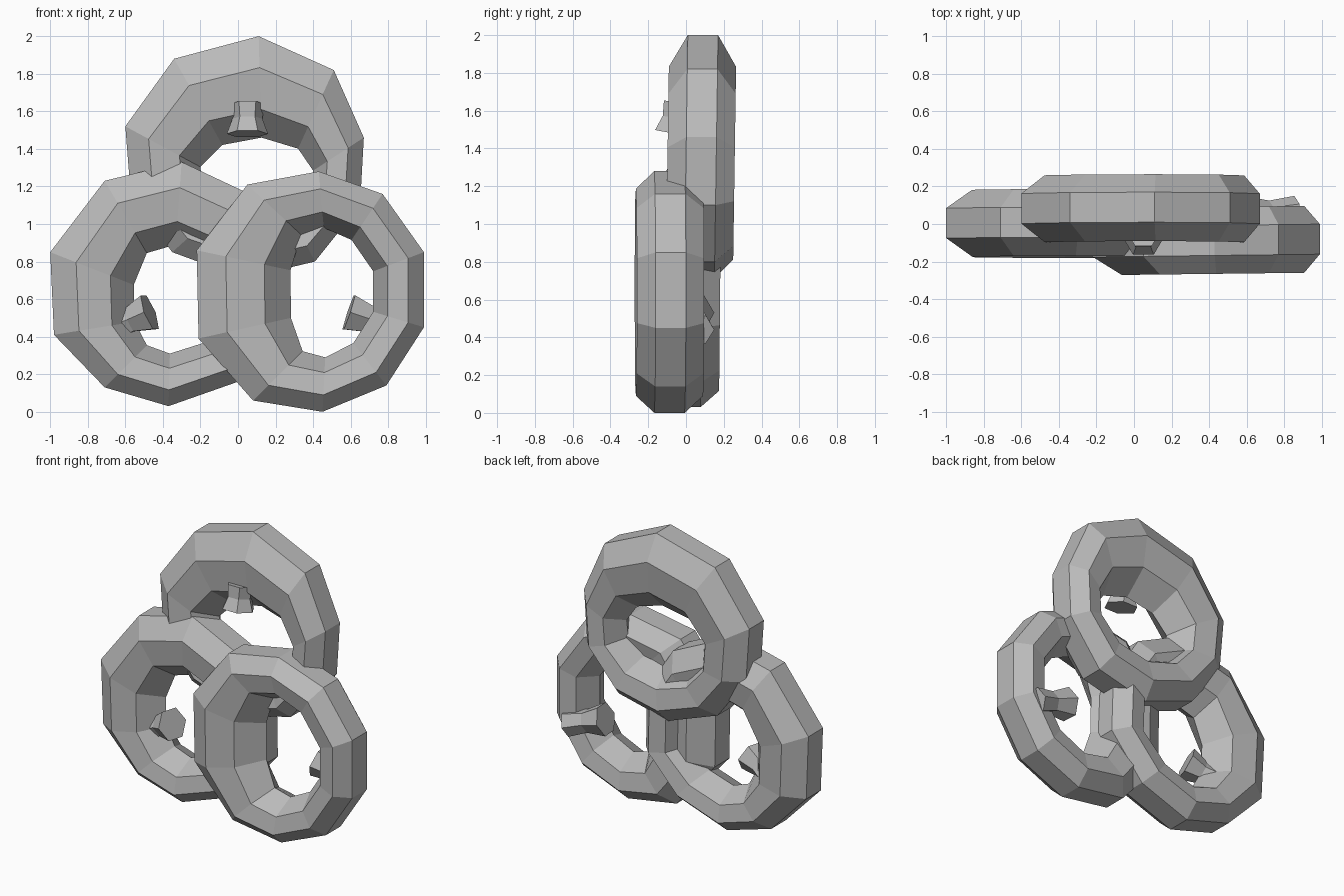
import bpy
import math
from mathutils import Vector

if "Cube" in bpy.data.objects:
    bpy.data.objects.remove(bpy.data.objects["Cube"], do_unlink=True)

grey = bpy.data.materials.new("plain_grey")
grey.use_nodes = True
COLOUR = (0.49, 0.49, 0.49, 1)
grey.diffuse_color = COLOUR
grey.node_tree.nodes["Principled BSDF"].inputs["Base Color"].default_value = COLOUR

# Half of the seven-sided tube section: (share of the way to the hole, depth)
HALF_SECTION = [(0, 0.08), (0.31, 0.178), (0.72, 0.155)]
SECTION = HALF_SECTION + [(1, 0)] + [(t, -d) for t, d in reversed(HALF_SECTION)]


def make_object(name, verts, faces):
    mesh = bpy.data.meshes.new(name)
    mesh.from_pydata(verts, [], faces)
    mesh.materials.append(grey)
    mesh.update()
    obj = bpy.data.objects.new(name, mesh)
    bpy.context.collection.objects.link(obj)
    return obj


def loft(rings, closed):
    """Quads joining successive rings of equal size."""
    count, size = len(rings), len(rings[0])
    verts = [v for ring in rings for v in ring]
    faces = []
    for i in range(count if closed else count - 1):
        a, b = i * size, (i + 1) % count * size
        for j in range(size):
            k = (j + 1) % size
            faces.append((a + j, a + k, b + k, b + j))
    if not closed:
        faces.append(tuple(reversed(range(size))))
        faces.append(tuple(range((count - 1) * size, count * size)))
    return verts, faces


def uneven_ring(name, outline, hole_centre, hole_half, skew, depth, tilt):
    """Ring with a seven-sided tube that thickens where the hole is off centre."""
    xs, zs = zip(*outline)
    mid = ((max(xs) + min(xs)) / 2, (max(zs) + min(zs)) / 2)
    half = ((max(xs) - min(xs)) / 2, (max(zs) - min(zs)) / 2)
    rings = []
    for x, z in outline:
        u, v = (x - mid[0]) / half[0], (z - mid[1]) / half[1]
        hx = hole_centre[0] + u * hole_half[0] + u * u * skew
        hz = hole_centre[1] + v * hole_half[1]
        ring = []
        for t, offset in SECTION:
            px, pz = x + (hx - x) * t, z + (hz - z) * t
            y = depth + tilt[0] * (px - mid[0]) + tilt[1] * (pz - mid[1])
            ring.append((px, y + offset, pz))
        rings.append(ring)
    return make_object(name, *loft(rings, True))


def flared_peg(name, start, end, radii):
    """Six-sided peg with a narrow waist."""
    start, end = Vector(start), Vector(end)
    turn = (end - start).to_track_quat("Z", "Y")
    rings = []
    for i, radius in enumerate(radii):
        centre = start.lerp(end, i / (len(radii) - 1))
        rings.append([
            centre + turn @ Vector((radius * math.cos(a), radius * math.sin(a), 0))
            for a in (j * math.pi / 3 for j in range(6))])
    return make_object(name, *loft(rings, False))


# Three overlapping rings
uneven_ring("left_ring",
            [(0.43, 1.28), (0.77, 1.16), (0.99, 0.85), (0.99, 0.45), (0.79, 0.14),
             (0.45, 0), (0.08, 0.06), (-0.21, 0.39), (-0.22, 0.86), (0.05, 1.21)],
            (0.44, 0.635), (0.22, 0.345), 0.06, -0.088, (0.012, 0))
uneven_ring("right_ring",
            [(-0.3, 1.33), (0.04, 1.17), (0.24, 0.85), (0.25, 0.45), (0, 0.16),
             (-0.37, 0.03), (-0.71, 0.13), (-0.98, 0.41), (-1, 0.85), (-0.71, 1.23)],
            (-0.365, 0.6), (0.265, 0.29), 0.075, 0.003, (0, 0.01))
uneven_ring("top_ring",
            [(0.11, 2), (0.51, 1.82), (0.67, 1.46), (0.65, 1.1), (0.41, 0.8),
             (0.03, 0.71), (-0.35, 0.85), (-0.57, 1.14), (-0.6, 1.52), (-0.34, 1.88)],
            (0.09, 1.25), (0.3, 0.21), 0.01, 0.08, (0, 0.015))

# Small pegs set into the inner wall of each ring
flared_peg("top_peg", (0.05, -0.07, 1.48), (0.05, -0.04, 1.64), (0.11, 0.08, 0.09))
flared_peg("left_peg", (0.59, 0.04, 0.53), (0.86, 0.06, 0.44), (0.11, 0.075, 0.09))
flared_peg("right_peg", (-0.47, -0.05, 0.53), (-0.67, 0.01, 0.45), (0.11, 0.075, 0.09))
